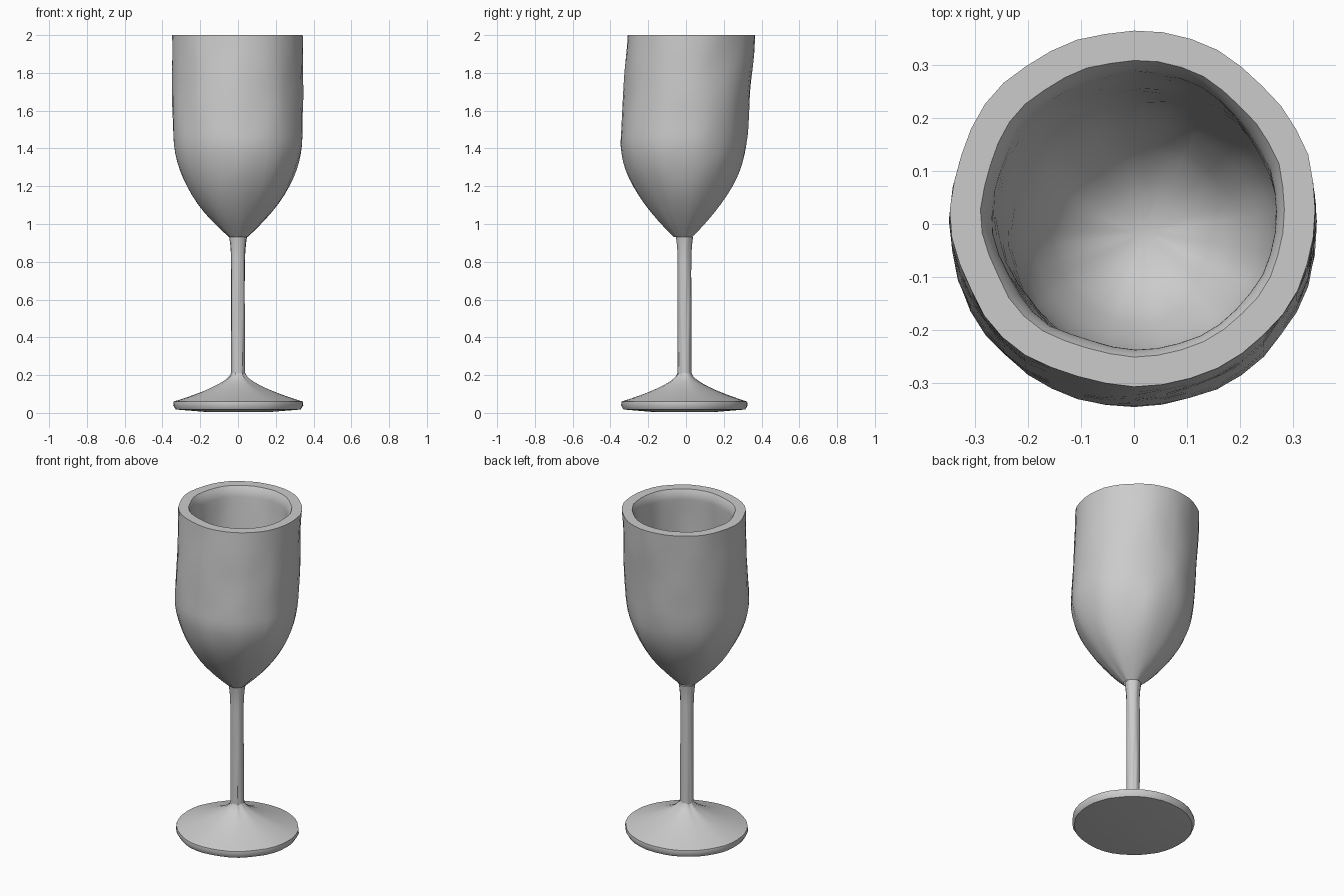
import bpy, bmesh, math
from mathutils import Vector, noise

cube = bpy.data.objects.get("Cube")
if cube:
    bpy.data.objects.remove(cube, do_unlink=True)

# One plain grey for the whole vessel
grey = bpy.data.materials.new("stone grey")
grey.use_nodes = True
colour = (0.6, 0.6, 0.6, 1)
grey.diffuse_color = colour
grey.node_tree.nodes["Principled BSDF"].inputs["Base Color"].default_value = colour

SIDES = 40
STEM_RADIUS = 0.037
FOOT_RADIUS = 0.342
FOOT_EDGE = 0.06
STEM_BOTTOM = 0.21
BOWL_BOTTOM = 0.93
SHOULDER = 1.47
RIM = 2
BOWL_LUMP = 0.009


def heights(low, high, count):
    """Evenly spaced heights, both ends included."""
    return [low + (high - low) * i / count for i in range(count + 1)]


def lumpiness(direction, z):
    """Hand-shaped unevenness: broad dents plus finer ones."""
    point = Vector((direction.x, direction.y, z))
    return noise.noise(point * 2.4) + noise.noise(point * 5) / 2


def loft(name, rings, lump, centre, cap_start=False, cap_end=False):
    """Skin rings given as (height, radius) around a moving centre."""
    bm = bmesh.new()
    loops = []
    for z, radius in rings:
        middle = Vector((*centre(z), z))
        loop = []
        for i in range(SIDES):
            angle = math.tau * i / SIDES
            out = Vector((math.cos(angle), math.sin(angle), 0))
            size = radius + lump * lumpiness(out, z)
            squash = Vector((out.x, out.y * 0.97, 0))
            loop.append(bm.verts.new(middle + squash * size))
        loops.append(loop)
    for lower, upper in zip(loops, loops[1:]):
        for i in range(SIDES):
            j = (i + 1) % SIDES
            bm.faces.new((lower[i], lower[j], upper[j], upper[i]))
    if cap_start:
        bm.faces.new(reversed(loops[0]))
    if cap_end:
        bm.faces.new(loops[-1])
    mesh = bpy.data.meshes.new(name)
    bm.to_mesh(mesh)
    bm.free()
    mesh.materials.append(grey)
    obj = bpy.data.objects.new(name, mesh)
    bpy.context.collection.objects.link(obj)
    bpy.ops.object.select_all(action="DESELECT")
    obj.select_set(True)
    bpy.context.view_layer.objects.active = obj
    bpy.ops.object.shade_smooth_by_angle(angle=math.radians(40))


def outer_radius(z):
    """Parabolic cup that turns into a nearly straight wall."""
    t = min(1, (z - BOWL_BOTTOM) / (SHOULDER - BOWL_BOTTOM))
    return 0.046 + 0.3 * (1 - (1 - t) ** 2)


def inner_radius(z):
    """Round floor, then a wall that opens slightly and flares at the lip."""
    floor = 1.1
    t = min(1, (z - floor) / (SHOULDER - floor))
    wall = 0.255 * math.sqrt(max(0, 1 - (1 - t) ** 2))
    opening = 0.03 * max(0, z - SHOULDER)
    lip = 0.017 * max(0, 1 - (RIM - z) / 0.06) ** 2
    return wall + opening + lip


def stem_radius(z):
    """Straight rod that flares just under the bowl."""
    return STEM_RADIUS + 0.009 * max(0, 1 - (BOWL_BOTTOM - z) / 0.12) ** 2


def foot_radius(z):
    """Concave cone that sweeps up into the stem."""
    t = (z - FOOT_EDGE) / (STEM_BOTTOM - FOOT_EDGE)
    return STEM_RADIUS + (FOOT_RADIUS - STEM_RADIUS) * (1 - t) ** 1.6


def bowl_centre(z):
    """The bowl drifts backwards above its shoulder."""
    return 0, 0.075 * max(0, z - 1.42) - 0.016


def hollow_centre(z):
    return 0.04 * min(RIM - z, 0.5), bowl_centre(z)[1]


def foot_centre(z):
    return 0, -0.008


# Outer wall of the bowl with its flat rim
wall = [(z, outer_radius(z)) for z in heights(BOWL_BOTTOM, RIM, 24)]
loft("bowl_outside", wall + [(RIM, inner_radius(RIM))], BOWL_LUMP, bowl_centre)

# Smooth hollow with a rounded lip and a round floor
hollow = heights(RIM, RIM - 0.06, 6) + heights(1.9, 1.2, 10) + heights(1.18, 1.102, 6)
loft("bowl_inside", [(z, inner_radius(z)) for z in hollow],
     BOWL_LUMP, hollow_centre, cap_end=True)

# Slim stem
loft("stem", [(z, stem_radius(z)) for z in heights(STEM_BOTTOM - 0.02, BOWL_BOTTOM, 24)],
     0.003, foot_centre)

# Foot: almost flat underside, thin rounded edge and sweeping top
underside = [(0.005, FOOT_RADIUS / 2), (0.018, FOOT_RADIUS - 0.01), (0.04, FOOT_RADIUS + 0.003)]
top = [(z, foot_radius(z)) for z in heights(FOOT_EDGE, STEM_BOTTOM, 10)]
loft("foot", underside + top, 0.007, foot_centre, cap_start=True)
